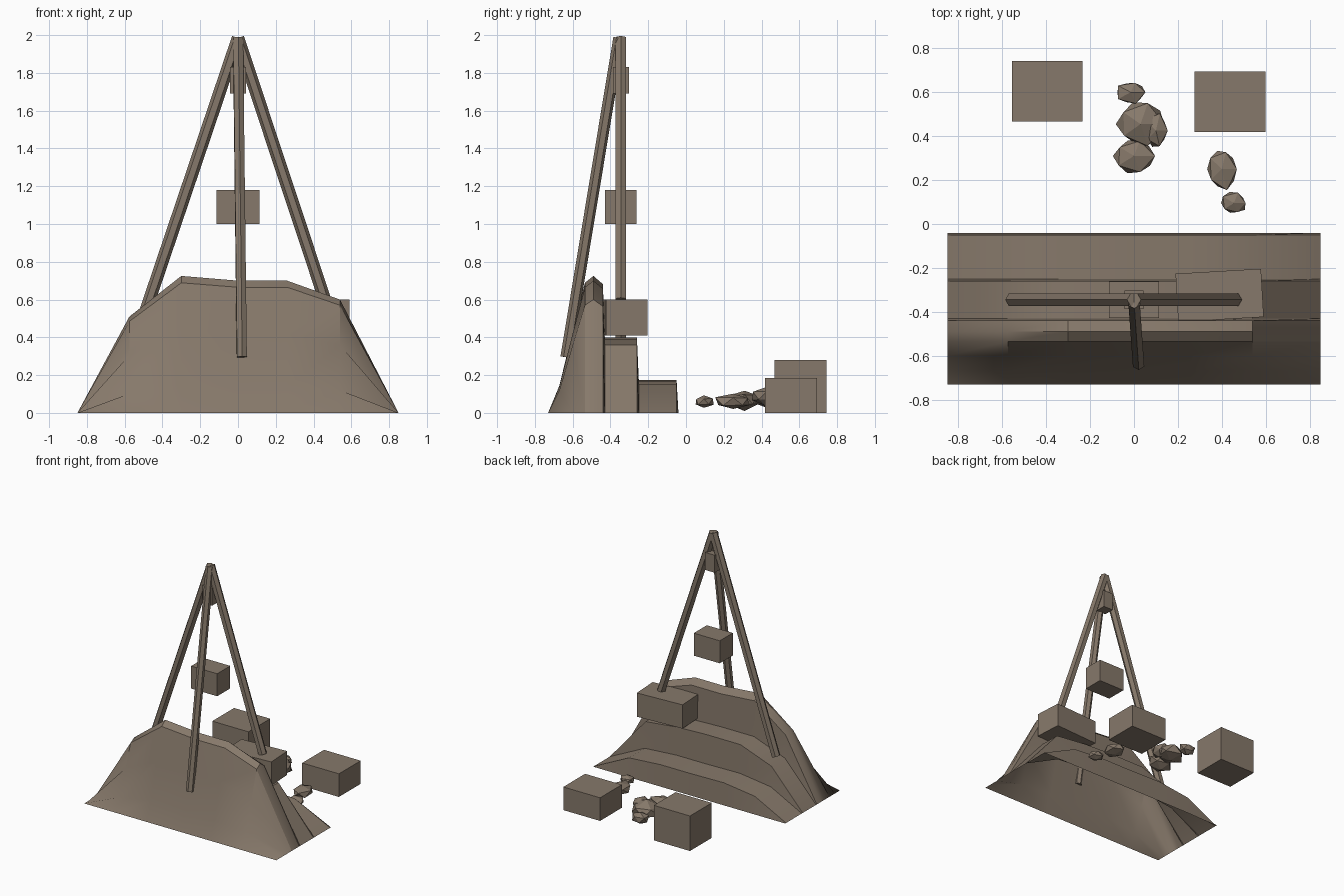
import bpy, bmesh, random
from math import radians
from mathutils import Vector

if "Cube" in bpy.data.objects:
    bpy.data.objects.remove(bpy.data.objects["Cube"], do_unlink=True)
random.seed(4)

mat = bpy.data.materials.new("earth_brown")
mat.use_nodes = True
BROWN = (0.24, 0.19, 0.145, 1)
mat.diffuse_color = BROWN
mat.node_tree.nodes["Principled BSDF"].inputs["Base Color"].default_value = BROWN


def finish(name, bm, smooth_angle=None):
    mesh = bpy.data.meshes.new(name)
    bm.to_mesh(mesh)
    bm.free()
    ob = bpy.data.objects.new(name, mesh)
    bpy.context.collection.objects.link(ob)
    mesh.materials.append(mat)
    if smooth_angle:
        bpy.ops.object.select_all(action='DESELECT')
        ob.select_set(True)
        bpy.context.view_layer.objects.active = ob
        bpy.ops.object.shade_smooth_by_angle(angle=radians(smooth_angle))
    return ob


def box(name, center, size, turn=0):
    bm = bmesh.new()
    bmesh.ops.create_cube(bm, size=1)
    bmesh.ops.scale(bm, vec=size, verts=bm.verts)
    ob = finish(name, bm)
    ob.location = center
    ob.rotation_euler.z = radians(turn)


def pole(name, top, foot, radius=0.033):
    top, foot = Vector(top), Vector(foot)
    axis = top - foot
    bm = bmesh.new()
    bmesh.ops.create_cone(bm, cap_ends=True, segments=6, radius1=radius,
                          radius2=radius, depth=axis.length)
    ob = finish(name, bm)
    ob.location = (top + foot) / 2
    ob.rotation_euler = axis.to_track_quat('Z', 'Y').to_euler()


def rock(name, center, radii):
    bm = bmesh.new()
    bmesh.ops.create_icosphere(bm, subdivisions=1, radius=1)
    for v in bm.verts:
        v.co *= random.uniform(0.85, 1.12)
    bmesh.ops.scale(bm, vec=radii, verts=bm.verts)
    finish(name, bm).location = center


# Earth bank: open shell lofted along x, sloped in front and stepped behind
xs = [-0.85, -0.575, -0.3, 0.0, 0.26, 0.54, 0.85]
ridge = [0, 0.51, 0.725, 0.70, 0.70, 0.60, 0]
upper_step = [0, 0.30, 0.40, 0.40, 0.39, 0.36, 0]
lower_step = [0, 0.14, 0.175, 0.17, 0.17, 0.15, 0]
rows = [(-0.73, ridge, 0), (-0.67, ridge, 0.2), (-0.60, ridge, 0.6),
        (-0.535, ridge, 0.95), (-0.49, ridge, 1), (-0.44, ridge, 0.94),
        (-0.43, upper_step, 1), (-0.26, upper_step, 1),
        (-0.25, lower_step, 1), (-0.05, lower_step, 1), (-0.04, ridge, 0)]
bm = bmesh.new()
grid = [[bm.verts.new((x, y, heights[i] * k)) for i, x in enumerate(xs)]
        for y, heights, k in rows]
for near, far in zip(grid, grid[1:]):
    for i in range(len(xs) - 1):
        bm.faces.new((near[i], near[i + 1], far[i + 1], far[i]))
finish("earth_bank", bm, 32)

# Tripod
apex_y = -0.345
pole("tripod_right_leg", (0.0, apex_y, 1.985), (-0.555, apex_y, 0.345))
pole("tripod_left_leg", (0.0, apex_y, 1.985), (0.46, apex_y, 0.6))
pole("tripod_front_leg", (0.0, -0.355, 1.985), (0.02, -0.635, 0.295), 0.03)

# Blocks hung from the tripod
box("hanging_small_block", (0, -0.345, 1.76), (0.085, 0.085, 0.14))
box("hanging_large_block", (0, -0.345, 1.09), (0.23, 0.165, 0.18))

# Crates on the ledge and on the ground
box("ledge_crate", (0.39, -0.325, 0.505), (0.39, 0.22, 0.19), 3.3)
box("ground_crate_tall", (-0.395, 0.605, 0.14), (0.32, 0.275, 0.28))
box("ground_crate_low", (0.437, 0.557, 0.093), (0.325, 0.275, 0.185))

# Rubble
rocks = [((-0.015, 0.6, 0.065), (0.075, 0.055, 0.05)),
         ((0.03, 0.455, 0.075), (0.115, 0.11, 0.065)),
         ((0.1, 0.425, 0.09), (0.06, 0.085, 0.05)),
         ((0.0, 0.31, 0.07), (0.1, 0.085, 0.055)),
         ((0.4, 0.25, 0.06), (0.075, 0.1, 0.045)),
         ((0.455, 0.095, 0.06), (0.065, 0.055, 0.035))]
for n, (center, radii) in enumerate(rocks, 1):
    rock(f"rubble_rock_{n}", center, radii)
